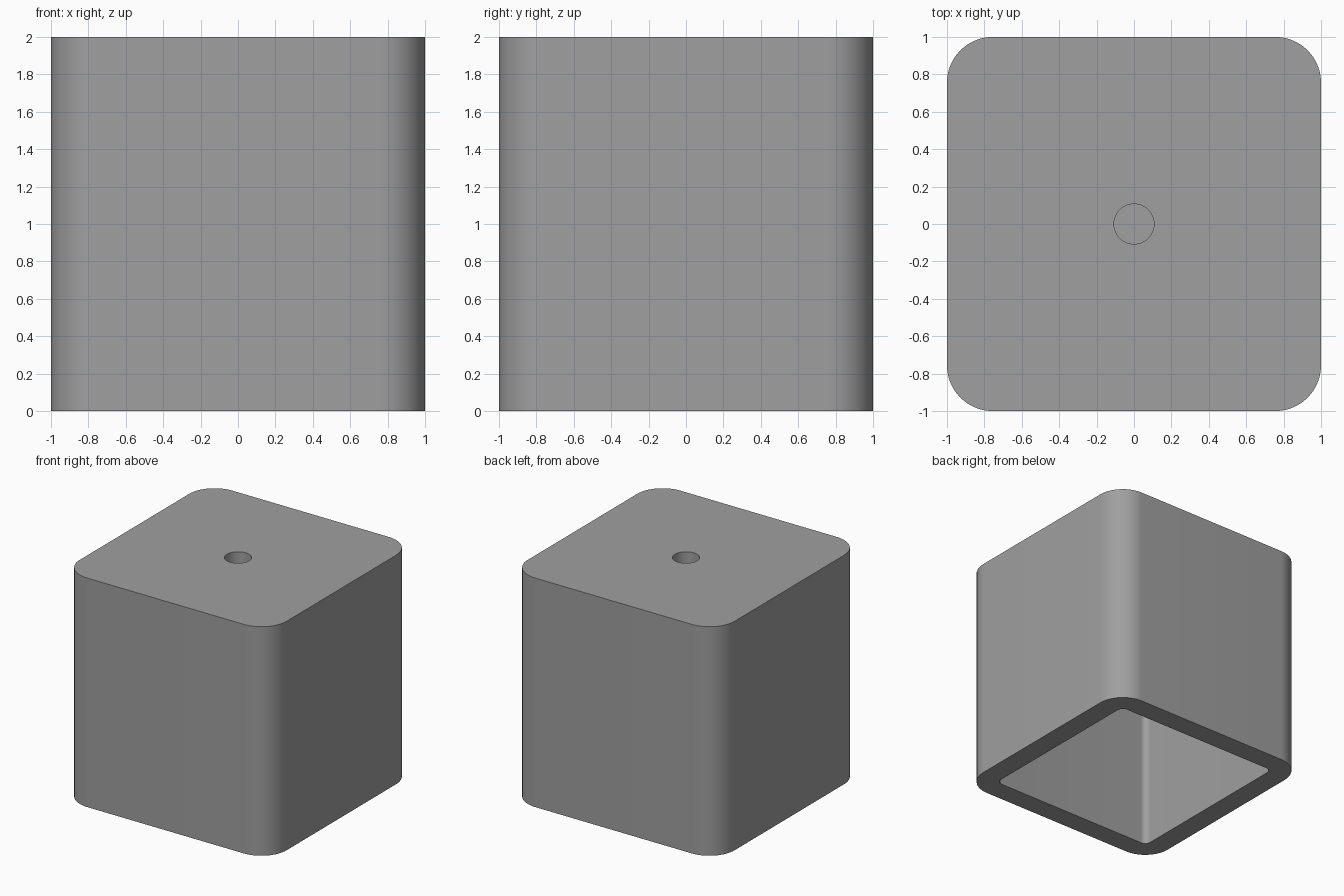
import bpy, bmesh, math

if "Cube" in bpy.data.objects:
    bpy.data.objects.remove(bpy.data.objects["Cube"])

STEPS = 16  # segments per rounded corner


def ring(bm, half, radius, z):
    """Rounded square ring; a full circle when half equals radius."""
    c = half - radius
    verts = []
    for k in range(4):
        sx, sy = ((1, 1), (-1, 1), (-1, -1), (1, -1))[k]
        for j in range(STEPS + 1):
            t = j / STEPS if c > 0 else (j + 0.5) / (STEPS + 1)
            a = (k + t) * math.pi / 2
            verts.append(bm.verts.new((sx * c + radius * math.cos(a),
                                       sy * c + radius * math.sin(a), z)))
    return verts


# Skin from cavity ceiling, down and around the wall, up to the hole floor
sections = [
    (0.81, 0.055, 1.60),    # cavity ceiling
    (0.81, 0.055, 0.0),     # inner rim
    (1.0, 0.245, 0.0),      # outer rim
    (1.0, 0.245, 2.0),      # top edge
    (0.107, 0.107, 2.0),    # hole mouth
    (0.107, 0.107, 1.73),   # hole floor
]
bm = bmesh.new()
rings = [ring(bm, *s) for s in sections]
for lower, upper in zip(rings, rings[1:]):
    n = len(lower)
    for i in range(n):
        j = (i + 1) % n
        bm.faces.new((lower[i], lower[j], upper[j], upper[i]))
bm.faces.new(rings[0])
bm.faces.new(rings[-1])
bmesh.ops.recalc_face_normals(bm, faces=bm.faces)

mesh = bpy.data.meshes.new("hollow_block")
bm.to_mesh(mesh)
bm.free()
block = bpy.data.objects.new("hollow_block", mesh)
bpy.context.collection.objects.link(block)

grey = bpy.data.materials.new("mid grey")
grey.diffuse_color = (0.35, 0.35, 0.35, 1)
grey.use_nodes = True
grey.node_tree.nodes["Principled BSDF"].inputs["Base Color"].default_value = grey.diffuse_color
mesh.materials.append(grey)

# Smooth corners, sharp rims
bpy.context.view_layer.objects.active = block
block.select_set(True)
bpy.ops.object.shade_smooth_by_angle(angle=math.radians(30))
